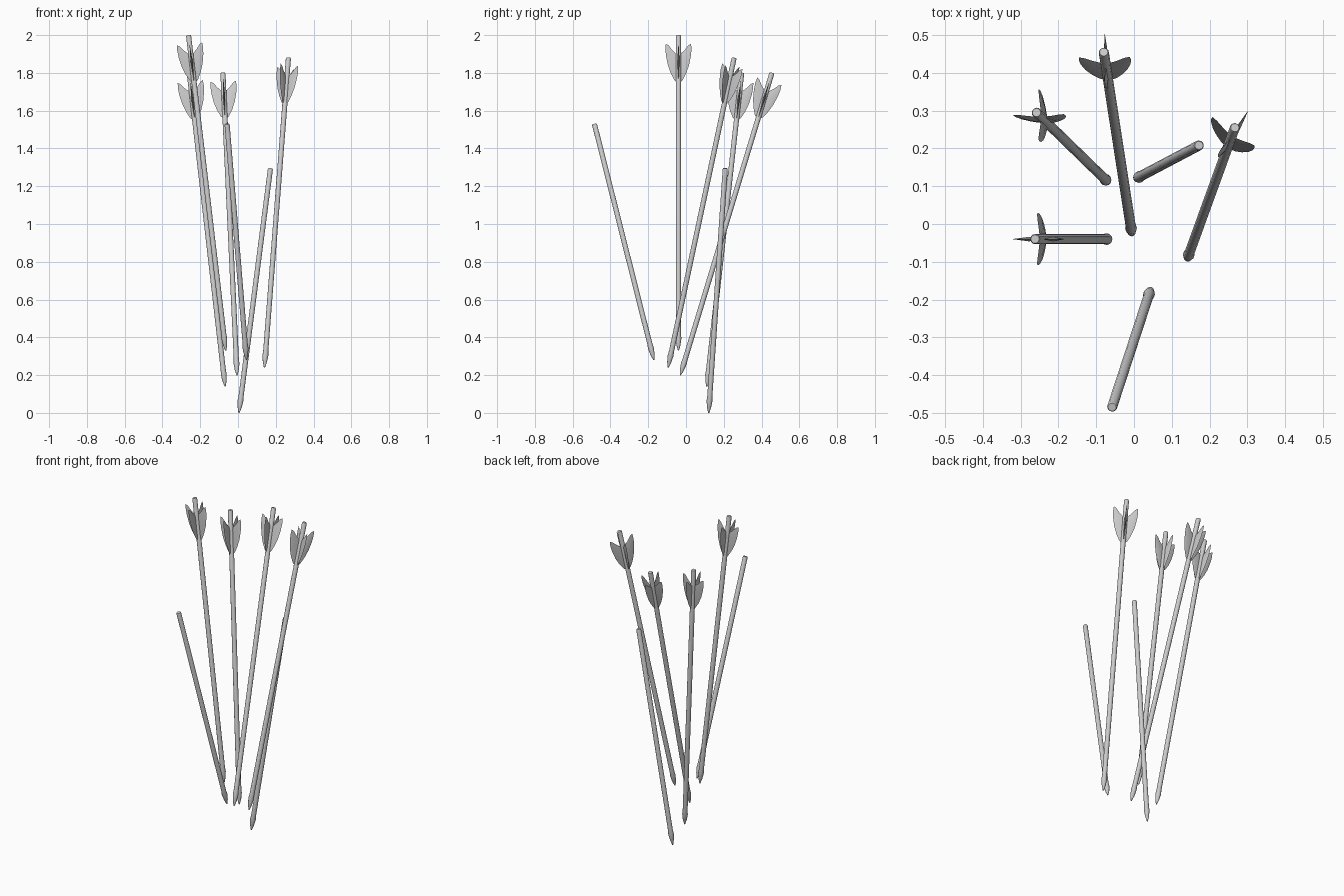
import bpy, bmesh, math
from mathutils import Vector, Matrix

if "Cube" in bpy.data.objects:
    bpy.data.objects.remove(bpy.data.objects["Cube"])

SIDES = 12
HEAD = [(0.003, 0.0), (0.011, 0.03), (0.0155, 0.065), (0.0135, 0.09)]   # radius, distance from tip
# vane outline: radius from the axis, distance below the tail end
VANE = [(0.006, 0.255), (0.022, 0.24), (0.04, 0.205), (0.056, 0.16), (0.066, 0.11),
        (0.069, 0.075), (0.067, 0.046), (0.052, 0.055), (0.034, 0.078), (0.006, 0.105)]


def frame(tip, tail, turn):
    # z runs along the arrow, x follows the chosen vane direction
    z = (tail - tip).normalized()
    ref = Vector((math.cos(turn), math.sin(turn), 0))
    x = (ref - z * ref.dot(z)).normalized()
    m = Matrix((x, z.cross(x), z)).transposed().to_4x4()
    m.translation = tip
    return m


def finish(bm, name, matrix, angle):
    bmesh.ops.recalc_face_normals(bm, faces=bm.faces)
    me = bpy.data.meshes.new(name)
    bm.to_mesh(me)
    bm.free()
    ob = bpy.data.objects.new(name, me)
    bpy.context.collection.objects.link(ob)
    ob.matrix_world = matrix
    bpy.ops.object.select_all(action='DESELECT')
    ob.select_set(True)
    bpy.context.view_layer.objects.active = ob
    bpy.ops.object.shade_smooth_by_angle(angle=math.radians(angle))


def shaft(name, length, matrix):
    # lathed point, shaft and slightly bevelled end
    bm = bmesh.new()
    profile = HEAD + [(0.0135, length - 0.006), (0.011, length)]
    rings = []
    for r, z in profile:
        rings.append([bm.verts.new((r * math.cos(a), r * math.sin(a), z))
                      for a in (2 * math.pi * i / SIDES for i in range(SIDES))])
    for lo, hi in zip(rings, rings[1:]):
        for i in range(SIDES):
            j = (i + 1) % SIDES
            bm.faces.new((lo[i], lo[j], hi[j], hi[i]))
    bm.faces.new(rings[0][::-1])
    bm.faces.new(rings[-1])
    finish(bm, name, matrix, 35)


def fletching(name, length, matrix):
    # four lens-shaped vanes around the shaft
    bm = bmesh.new()
    for k in range(4):
        rot = Matrix.Rotation(k * math.pi / 2, 3, 'Z')
        rim = [bm.verts.new(rot @ Vector((r, 0, length - s))) for r, s in VANE]
        for side in (-1, 1):
            mid = bm.verts.new(rot @ Vector((0.032, side * 0.006, length - 0.14)))
            for a, b in zip(rim, rim[1:] + rim[:1]):
                bm.faces.new((a, b, mid) if side > 0 else (b, a, mid))
    finish(bm, name, matrix, 40)


# tip, tail, vane turn in degrees (None = bare broken shaft)
ARROWS = [
    ((-0.068, 0.11, 0.14), (-0.258, 0.295, 1.80), 0),
    ((-0.065, -0.04, 0.33), (-0.262, -0.04, 2.00), 0),
    ((-0.005, -0.03, 0.20), (-0.08, 0.455, 1.80), 0),
    ((0.14, -0.095, 0.24), (0.267, 0.255, 1.88), -35),
    ((0.005, 0.12, 0.0), (0.172, 0.208, 1.295), None),
    ((0.045, -0.17, 0.28), (-0.058, -0.485, 1.53), None),
]
for n, (tip, tail, turn) in enumerate(ARROWS, 1):
    tip, tail = Vector(tip), Vector(tail)
    length = (tail - tip).length
    m = frame(tip, tail, math.radians(turn or 0))
    shaft(f"arrow_shaft_{n}", length, m)
    if turn is not None:
        fletching(f"arrow_fletching_{n}", length, m)
